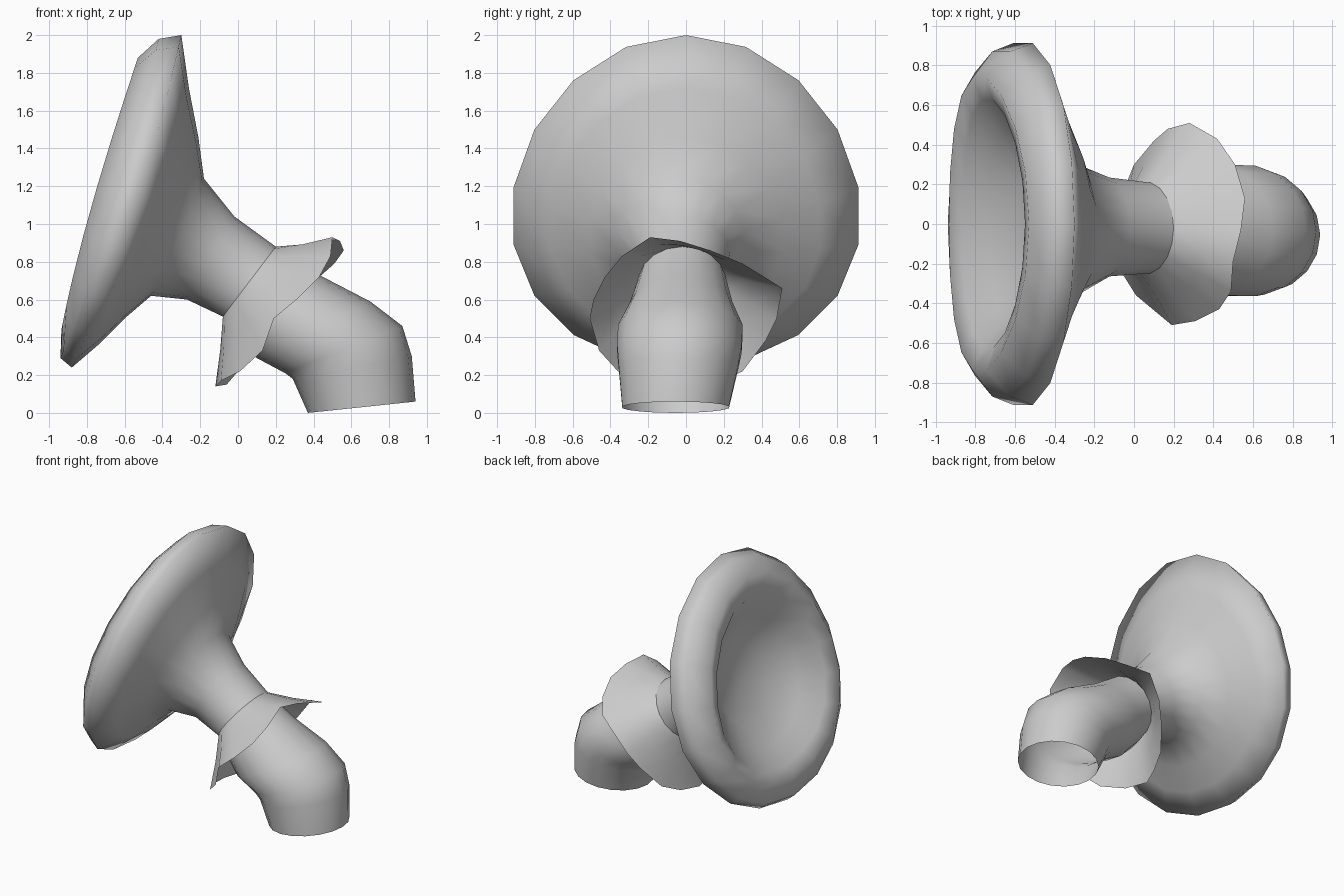
import bpy, math
from mathutils import Vector

if "Cube" in bpy.data.objects:
    bpy.data.objects.remove(bpy.data.objects["Cube"])

N = 18  # sides around every part


def ring(x0, z0, x1, z1, yc=0.0, start=0, bow=(0, 0)):
    """Tilted circle with lowest point (x0, z0) and highest (x1, z1);
    bow offsets its two sides in x and z."""
    c = Vector(((x0 + x1) / 2, yc, (z0 + z1) / 2))
    u = Vector(((x1 - x0) / 2, 0, (z1 - z0) / 2))
    v = Vector((0, u.length, 0))
    d = Vector((bow[0], 0, bow[1]))
    return [c + u * math.cos(a) + v * math.sin(a) + d * math.sin(a) ** 2
            for a in (2 * math.pi * (i + start) / N for i in range(N))]


def loft(name, rings, tip=None, angle=100):
    """Skin consecutive rings with quads, optionally closing on a tip."""
    verts = [p for r in rings for p in r]
    faces = []
    for k in range(len(rings) - 1):
        for i in range(N):
            j = (i + 1) % N
            faces.append((k * N + i, k * N + j, (k + 1) * N + j, (k + 1) * N + i))
    if tip:
        b = (len(rings) - 1) * N
        verts.append(Vector(tip))
        faces += [(b + i, b + (i + 1) % N, len(verts) - 1) for i in range(N)]
    me = bpy.data.meshes.new(name)
    me.from_pydata(verts, [], faces)
    me.flip_normals()
    ob = bpy.data.objects.new(name, me)
    bpy.context.collection.objects.link(ob)
    bpy.ops.object.select_all(action='DESELECT')
    ob.select_set(True)
    bpy.context.view_layer.objects.active = ob
    bpy.ops.object.shade_smooth_by_angle(angle=math.radians(angle))
    return ob


# bent stem, open at the foot
collar = (-0.08, 0.51, 0.20, 0.88)
neck = (-0.46, 0.62, -0.18, 1.24)
stem = [
    ring(0.37, 0.00, 0.94, 0.06, -0.055),
    ring(0.29, 0.18, 0.92, 0.30, -0.04),
    ring(0.25, 0.21, 0.87, 0.46, -0.035),
    ring(0.10, 0.29, 0.70, 0.59, -0.03),
    ring(0.00, 0.39, 0.43, 0.73, -0.025),
    ring(*collar, -0.02),
    ring(-0.27, 0.60, -0.02, 1.04, -0.015),
]

# cap, grown out of the stem: flared underside, rounded rim, bowl
cap = [
    ring(*neck, -0.03, bow=(0, -0.02)),
    ring(-0.60, 0.50, -0.21, 1.46, bow=(0, -0.04)),
    ring(-0.74, 0.36, -0.26, 1.72, bow=(0.01, -0.06)),
    ring(-0.88, 0.24, -0.30, 2.00, bow=(0.03, -0.08)),
    ring(-0.94, 0.29, -0.42, 1.98, bow=(0.01, -0.08)),
    ring(-0.935, 0.44, -0.53, 1.88, bow=(-0.05, -0.09)),
    ring(-0.87, 0.51, -0.55, 1.74, bow=(-0.03, -0.07)),
    ring(-0.74, 0.62, -0.45, 1.55, bow=(-0.01, -0.04)),
    ring(-0.60, 0.77, -0.40, 1.32, bow=(0, -0.02)),
]
loft("stem_and_cap", stem + cap, tip=(-0.47, 0, 1.04))

# ragged, wavy skirt around the stem
hem = [
    (0.50, -0.19, 0.93), (0.54, -0.03, 0.91), (0.56, 0.13, 0.86),
    (0.51, 0.30, 0.79), (0.42, 0.43, 0.71), (0.28, 0.51, 0.66),
    (0.17, 0.48, 0.50), (0.10, 0.42, 0.38), (0.00, 0.30, 0.22),
    (-0.06, 0.15, 0.15), (-0.12, 0.00, 0.14), (-0.09, -0.20, 0.17),
    (0.01, -0.36, 0.22), (0.13, -0.46, 0.33), (0.19, -0.51, 0.50),
    (0.31, -0.49, 0.60), (0.43, -0.43, 0.72), (0.49, -0.34, 0.83),
]
inner = ring(*collar, -0.02, start=-1)
hem = [Vector(p) for p in hem]
middle = [a.lerp(b, 0.5) for a, b in zip(inner, hem)]
for i, p in enumerate(middle):  # slight trumpet curve
    p += (inner[i] - Vector((0.06, -0.02, 0.695))).normalized() * -0.01
loft("skirt", [hem, middle, inner])
